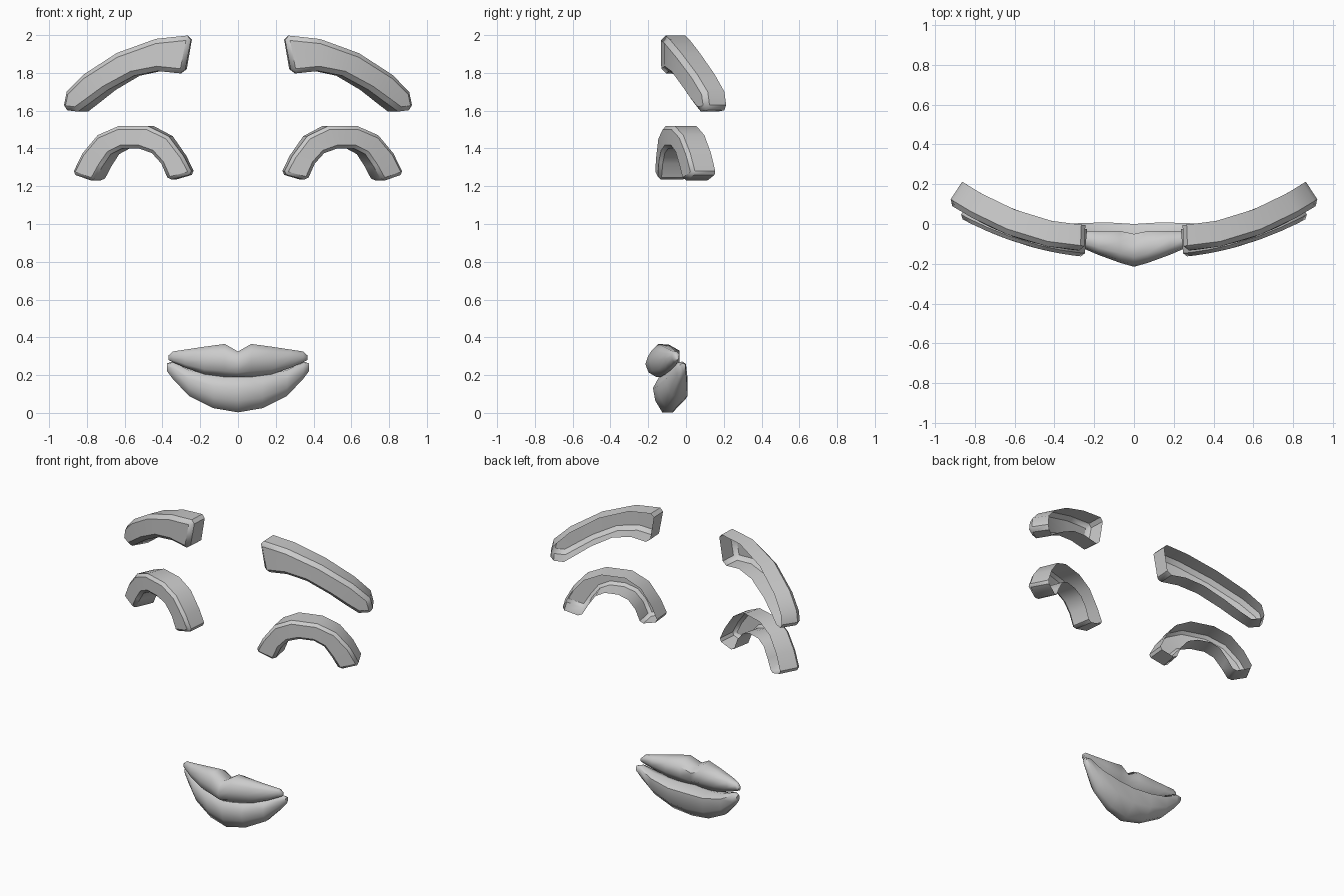
import bpy, bmesh, math
from mathutils import Vector

if "Cube" in bpy.data.objects:
    bpy.data.objects.remove(bpy.data.objects["Cube"])


def finish(bm, name, angle):
    bmesh.ops.recalc_face_normals(bm, faces=bm.faces)
    mesh = bpy.data.meshes.new(name)
    bm.to_mesh(mesh)
    bm.free()
    ob = bpy.data.objects.new(name, mesh)
    bpy.context.collection.objects.link(ob)
    bpy.ops.object.select_all(action='DESELECT')
    ob.select_set(True)
    bpy.context.view_layer.objects.active = ob
    bpy.ops.object.shade_smooth_by_angle(angle=math.radians(angle))


# Curved shell with an open back: front strip, two walls and end caps
def shell(name, pairs, curve, depth, side, bevel):
    y0, b, c = curve
    bm = bmesh.new()
    rows = []
    for outer, inner in pairs:
        front, back = [], []
        for x, z in (outer, inner):
            t = x - 0.27
            n = Vector((-(b + 2 * c * t), 1, 0)).normalized() * depth
            p = Vector((x, y0 + b * t + c * t * t, z))
            front.append(p)
            back.append(p + n)
        ring = [back[0], front[0], front[1], back[1]]
        rows.append([bm.verts.new((side * p.x, p.y, p.z)) for p in ring])
    for r, s in zip(rows, rows[1:]):
        for i in range(3):
            bm.faces.new((r[i], r[i + 1], s[i + 1], s[i]))
    bm.faces.new(rows[0])
    bm.faces.new(rows[-1])
    bmesh.ops.recalc_face_normals(bm, faces=bm.faces)
    edges = [e for e in bm.edges
             if len(e.link_faces) == 2 and e.calc_face_angle() > math.radians(48)]
    bmesh.ops.bevel(bm, geom=edges, offset=bevel, segments=1, profile=0.5,
                    affect='EDGES', clamp_overlap=True)
    finish(bm, name, 40)


# Closed lip lofted through mirrored stations (x, z low, z high, y front, y back)
def lip(name, stations, profile):
    full = [(-s[0],) + s[1:] for s in reversed(stations[1:])] + stations
    bm = bmesh.new()
    rows = [[bm.verts.new((x, yf + u * (yb - yf), zl + v * (zh - zl)))
             for u, v in profile] for x, zl, zh, yf, yb in full]
    n = len(profile)
    for r, s in zip(rows, rows[1:]):
        for i in range(n):
            j = (i + 1) % n
            bm.faces.new((r[i], r[j], s[j], s[i]))
    bm.faces.new(rows[0])
    bm.faces.new(rows[-1])
    finish(bm, name, 60)


# Front outlines as (upper point, lower point) in x, z
brow = [((.245, 2.0), (.285, 1.795)), ((.44, 1.98), (.43, 1.81)),
        ((.65, 1.905), (.56, 1.785)), ((.83, 1.79), (.70, 1.71)),
        ((.92, 1.70), (.79, 1.645)), ((.94, 1.605), (.86, 1.595))]
lid = [((.24, 1.265), (.37, 1.23)), ((.29, 1.36), (.41, 1.32)),
       ((.37, 1.465), (.46, 1.375)), ((.48, 1.518), (.53, 1.40)),
       ((.64, 1.518), (.62, 1.40)), ((.75, 1.47), (.68, 1.37)),
       ((.83, 1.375), (.725, 1.305)), ((.885, 1.265), (.77, 1.225))]

for side, label in ((-1, "left"), (1, "right")):
    shell("eyebrow_" + label, brow, (-.135, .06, .45), .13, side, .025)
    shell("eyelid_" + label, lid, (-.163, .11, .345), .14, side, .018)

# Lips
lip("upper_lip",
    [(0, .19, .325, -.215, -.05), (.07, .19, .365, -.195, -.035),
     (.18, .205, .35, -.155, -.035), (.28, .24, .335, -.112, -.035),
     (.345, .268, .325, -.075, -.035), (.367, .28, .305, -.06, -.037)],
    [(.35, 0), (.1, .18), (0, .5), (.08, .8), (.3, 1), (.65, .98),
     (1, .8), (1, .4), (.7, .05)])
lip("lower_lip",
    [(0, .003, .21, -.175, 0), (.13, .025, .212, -.15, .008),
     (.26, .09, .235, -.105, .005), (.345, .18, .272, -.055, 0),
     (.377, .222, .262, -.035, -.003)],
    [(0, .62), (.07, .3), (.28, 0), (.6, 0), (1, .35), (1, .85),
     (.65, 1), (.2, .93)])
